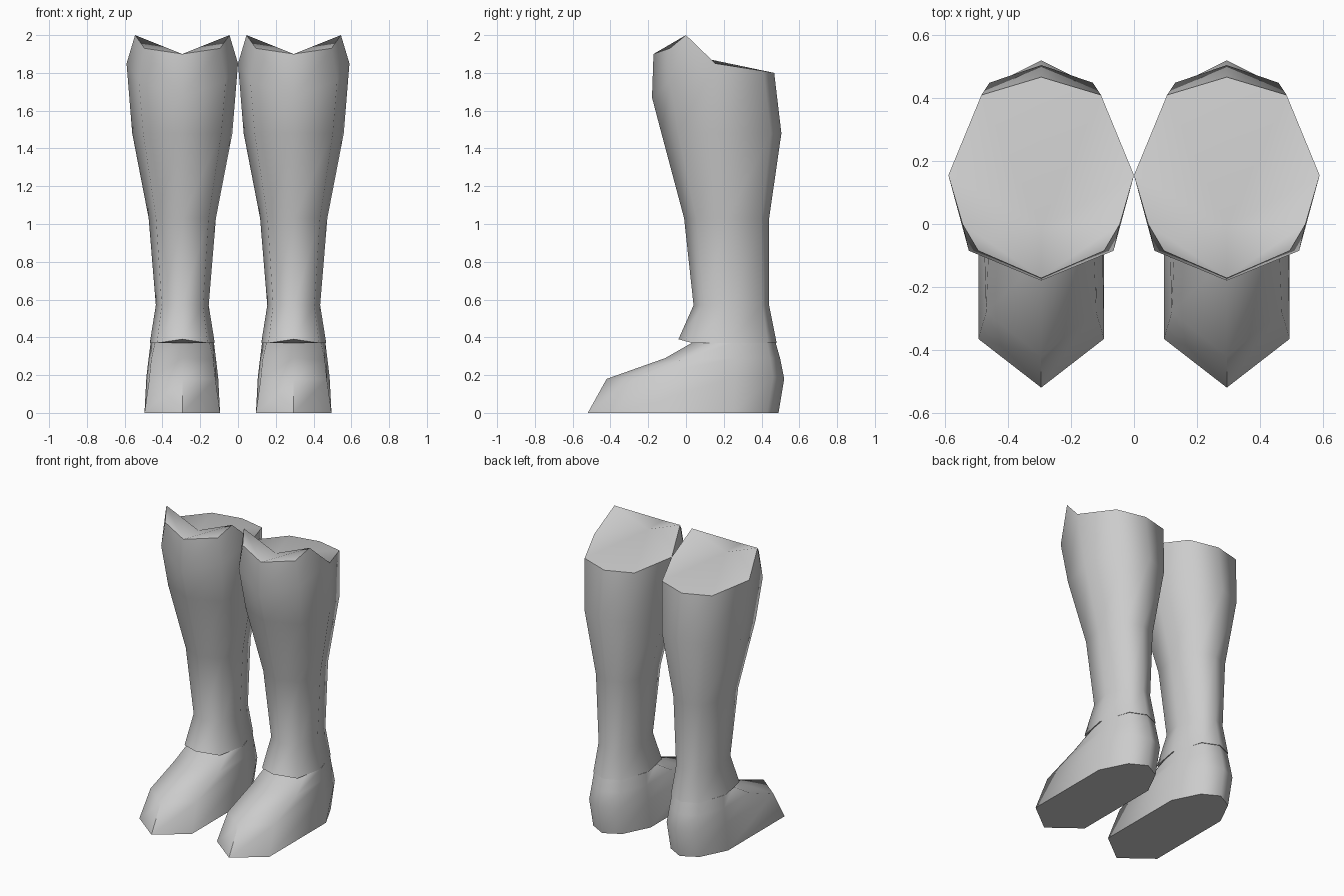
import bpy, bmesh, math

old = bpy.data.objects.get("Cube")
if old:
    bpy.data.objects.remove(old, do_unlink=True)

grey = bpy.data.materials.new("plain_grey")
grey.use_nodes = True
grey.diffuse_color = (0.6, 0.6, 0.6, 1)
grey.node_tree.nodes["Principled BSDF"].inputs["Base Color"].default_value = (0.6, 0.6, 0.6, 1)


def mirrored_ring(bm, half):
    """Eight-sided loop from five points: front, front side, side, back side, back."""
    pts = list(half) + [(-x, y, z) for x, y, z in reversed(half[1:-1])]
    return [bm.verts.new(p) for p in pts]


def leg_ring(z, width, front, back):
    """Rounded leg section, pointed a little at the front and back."""
    mid = front + 0.51 * (back - front)
    return [(0, front, z),
            (0.78 * width, front + 0.27 * (mid - front), z),
            (width, mid, z),
            (0.62 * width, back - 0.18 * (back - mid), z),
            (0, back, z)]


def loft(bm, rings):
    for low, high in zip(rings, rings[1:]):
        n = len(low)
        for i in range(n):
            j = (i + 1) % n
            bm.faces.new((low[i], low[j], high[j], high[i]))


def finish(bm, name, x):
    bmesh.ops.recalc_face_normals(bm, faces=bm.faces[:])
    mesh = bpy.data.meshes.new(name)
    bm.to_mesh(mesh)
    bm.free()
    mesh.materials.append(grey)
    obj = bpy.data.objects.new(name, mesh)
    obj.location.x = x
    bpy.context.collection.objects.link(obj)
    bpy.ops.object.select_all(action="DESELECT")
    obj.select_set(True)
    bpy.context.view_layer.objects.active = obj
    bpy.ops.object.shade_smooth_by_angle(angle=math.radians(62))


def build_foot(name, x):
    sections = [
        # sole outline
        [(0, -0.52, 0), (0.2, -0.365, 0), (0.2, 0.25, 0), (0.11, 0.43, 0), (0, 0.49, 0)],
        # toe top and heel bulge
        [(0, -0.42, 0.18), (0.175, -0.28, 0.18), (0.19, 0.26, 0.19), (0.12, 0.46, 0.19), (0, 0.52, 0.18)],
        # instep
        [(0, -0.11, 0.29), (0.165, -0.03, 0.28), (0.178, 0.26, 0.29), (0.11, 0.445, 0.29), (0, 0.498, 0.29)],
        # ankle opening
        [(0, 0.03, 0.37), (0.145, 0.11, 0.37), (0.168, 0.25, 0.37), (0.104, 0.43, 0.37), (0, 0.475, 0.37)],
    ]
    bm = bmesh.new()
    rings = [mirrored_ring(bm, s) for s in sections]
    loft(bm, rings)
    bm.faces.new(rings[0])
    bm.faces.new(rings[-1])
    finish(bm, name, x)


def build_shaft(name, x):
    # ankle cuff, ankle, shin and calf
    cuff = leg_ring(0.37, 0.172, -0.04, 0.48)
    cuff[0] = (0, -0.04, 0.39)
    sections = [cuff,
                leg_ring(0.57, 0.14, 0.04, 0.44),
                leg_ring(1.03, 0.178, -0.01, 0.44),
                leg_ring(1.48, 0.265, -0.13, 0.505),
                # widest loop, rising from the front to the sides
                [(0, -0.18, 1.67), (0.23, -0.085, 1.76), (0.295, 0.155, 1.85),
                 (0.19, 0.41, 1.81), (0, 0.467, 1.8)]]
    bm = bmesh.new()
    rings = [mirrored_ring(bm, s) for s in sections]
    loft(bm, rings)
    bm.faces.new(rings[0])

    # front lip with two peaks and a notch between them
    rim = rings[-1]
    notch = bm.verts.new((0, -0.01, 1.9))
    lip = bm.verts.new((0, -0.172, 1.9))
    front, back = rim[0], rim[4]
    for sign, (shoulder, side, rear) in ((1, rim[1:4]), (-1, rim[:4:-1])):
        lip_side = bm.verts.new((sign * 0.2, -0.085, 1.93))
        peak = bm.verts.new((sign * 0.25, 0, 2))
        for face in ((front, shoulder, lip_side, lip),
                     (shoulder, side, peak, lip_side),
                     (lip, lip_side, peak, notch),
                     # closed top behind the notch
                     (notch, peak, side),
                     (notch, side, rear),
                     (notch, rear, back)):
            bm.faces.new(face)
    finish(bm, name, x)


for side_name, offset in (("left", 0.295), ("right", -0.295)):
    build_foot(side_name + "_foot", offset)
    build_shaft(side_name + "_shaft", offset)
